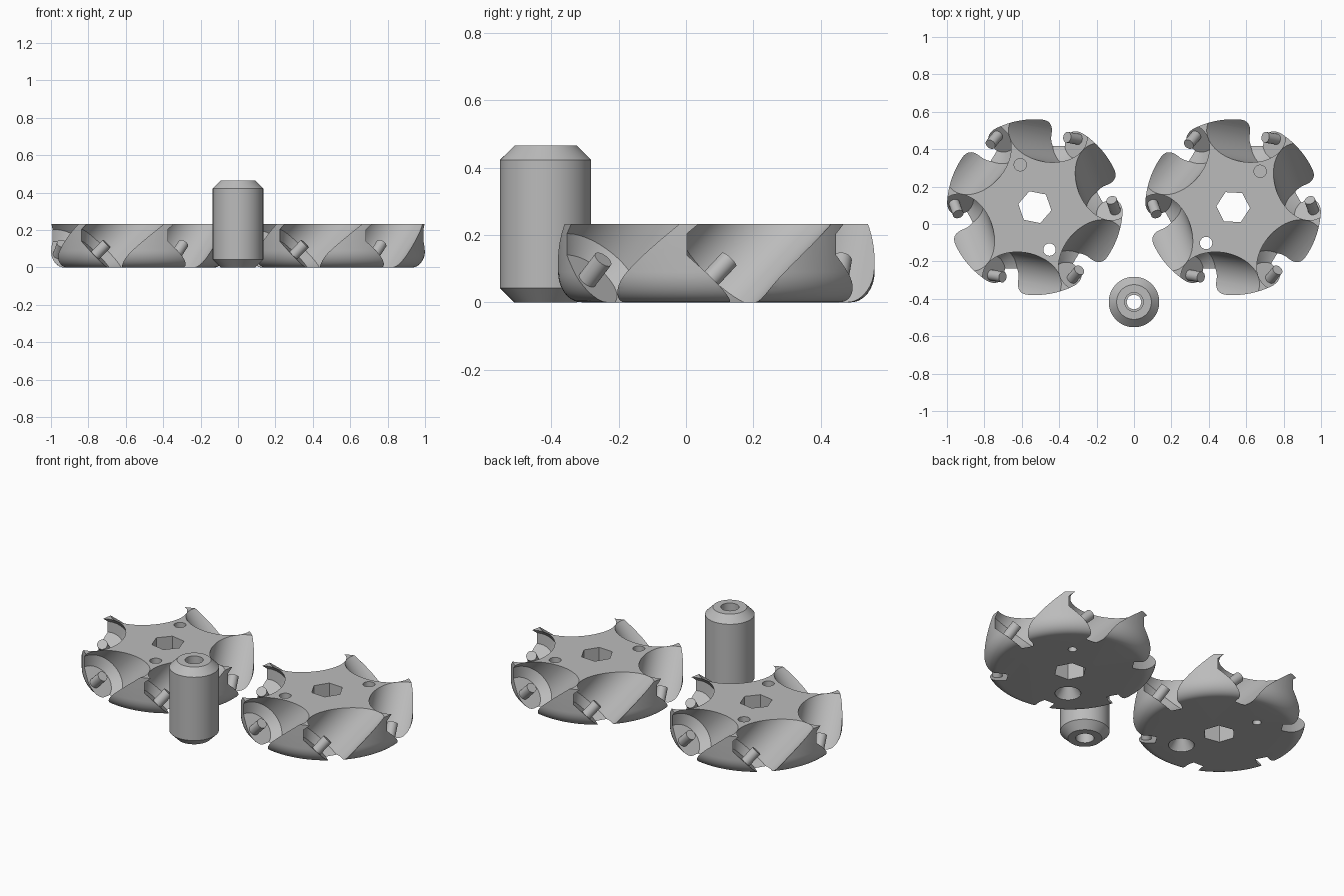
import bpy, bmesh, math
from mathutils import Matrix, Vector

if "Cube" in bpy.data.objects:
    bpy.data.objects.remove(bpy.data.objects["Cube"])

steel = bpy.data.materials.new("plain grey")
steel.diffuse_color = (0.5, 0.5, 0.5, 1)
steel.use_nodes = True
steel.node_tree.nodes["Principled BSDF"].inputs["Base Color"].default_value = steel.diffuse_color


def lathe(name, profile, segs=64, matrix=Matrix()):
    """Closed solid of revolution about local z from (radius, z) points."""
    bm = bmesh.new()
    rings = []
    for r, z in profile:
        rings.append([bm.verts.new((r * math.cos(2 * math.pi * i / segs),
                                    r * math.sin(2 * math.pi * i / segs), z))
                      for i in range(segs)])
    for a, b in zip(rings, rings[1:]):
        for i in range(segs):
            j = (i + 1) % segs
            bm.faces.new((a[i], a[j], b[j], b[i]))
    bm.faces.new(rings[0][::-1])
    bm.faces.new(rings[-1])
    bm.transform(matrix)
    bmesh.ops.recalc_face_normals(bm, faces=bm.faces)
    me = bpy.data.meshes.new(name)
    bm.to_mesh(me)
    bm.free()
    me.materials.append(steel)
    ob = bpy.data.objects.new(name, me)
    bpy.context.collection.objects.link(ob)
    return ob


def carve(ob, cutters):
    """Subtract the cutters, then throw them away."""
    for c in cutters:
        m = ob.modifiers.new("cut", 'BOOLEAN')
        m.operation, m.solver, m.object = 'DIFFERENCE', 'EXACT', c
    me = bpy.data.meshes.new_from_object(
        ob.evaluated_get(bpy.context.evaluated_depsgraph_get()))
    ob.modifiers.clear()
    ob.data = me
    for c in cutters:
        bpy.data.objects.remove(c)


def smooth(ob):
    bpy.ops.object.select_all(action='DESELECT')
    ob.select_set(True)
    bpy.context.view_layer.objects.active = ob
    bpy.ops.object.shade_smooth_by_angle(angle=math.radians(28))


H, R, AXLE_R = 0.232, 0.47, 0.398   # plate height, plate radius, roller circle
END = 0.235                         # pocket half length


def roller_frame(angle):
    """Frame whose z runs along a roller axis tilted 45 degrees."""
    rad = Vector((math.cos(angle), math.sin(angle), 0))
    tan = Vector((-math.sin(angle), math.cos(angle), 0))
    axis = (tan + Vector((0, 0, 1))).normalized()
    m = Matrix((rad, axis.cross(rad), axis)).transposed().to_4x4()
    m.translation = rad * AXLE_R + Vector((0, 0, H))
    return m


def wheel_plate(side, x, y, hole_angle, hex_angle):
    place = Matrix.Translation((x, y, 0))
    # disc with a rounded lower rim
    rim = [(0.40 + 0.07 * math.sin(t), 0.09 - 0.09 * math.cos(t))
           for t in [math.pi / 2 * i / 10 for i in range(11)]]
    plate = lathe(side + "_wheel_plate", rim + [(R, H)], 120, place)

    # roller pockets with chamfered ends
    frames = [place @ roller_frame(math.radians(20 + 60 * i)) for i in range(6)]
    pocket = [(0.105, -END), (0.15, -0.19), (0.15, 0.19), (0.105, END)]
    cutters = [lathe("pocket_cutter", pocket, 72, f) for f in frames]

    # hexagonal axle hole
    cutters.append(lathe("hex_cutter", [(0.09, -0.1), (0.09, 0.4)], 6,
                         place @ Matrix.Rotation(math.radians(hex_angle), 4, 'Z')))

    # blind screw hole, and opposite it a countersunk through hole
    a = math.radians(hole_angle)
    off = Vector((0.24 * math.cos(a), 0.24 * math.sin(a), 0))
    blind, through = (place @ Matrix.Translation(v) for v in (off, -off))
    cutters.append(lathe("blind_cutter", [(0.033, 0.12), (0.033, 0.4)], 32, blind))
    cutters.append(lathe("pilot_cutter", [(0.024, -0.1), (0.024, 0.08)], 32, blind))
    cutters.append(lathe("screw_cutter", [(0.071, -0.05), (0.071, 0.005), (0.033, 0.06),
                                          (0.033, 0.4)], 32, through))
    carve(plate, cutters)
    smooth(plate)

    # axle pegs standing on the pocket end walls
    for i, f in enumerate(frames):
        smooth(lathe(f"{side}_axle_peg_{i + 1}", [(0.029, -END - 0.01), (0.029, -0.148)], 32, f))


wheel_plate("left", -0.53, 0.09, 109, -11)
wheel_plate("right", 0.53, 0.09, 53, -3)

# upright roller with chamfered ends and a stepped bore
spot = Matrix.Translation((0, -0.417, 0))
roller = lathe("roller", [(0.093, 0), (0.135, 0.042), (0.135, 0.423), (0.093, 0.465)], 72, spot)
carve(roller, [lathe("bore_cutter", [(0.05, -0.1), (0.05, 0.09), (0.039, 0.09), (0.039, 0.375),
                                     (0.05, 0.375), (0.05, 0.6)], 40, spot)])
smooth(roller)
